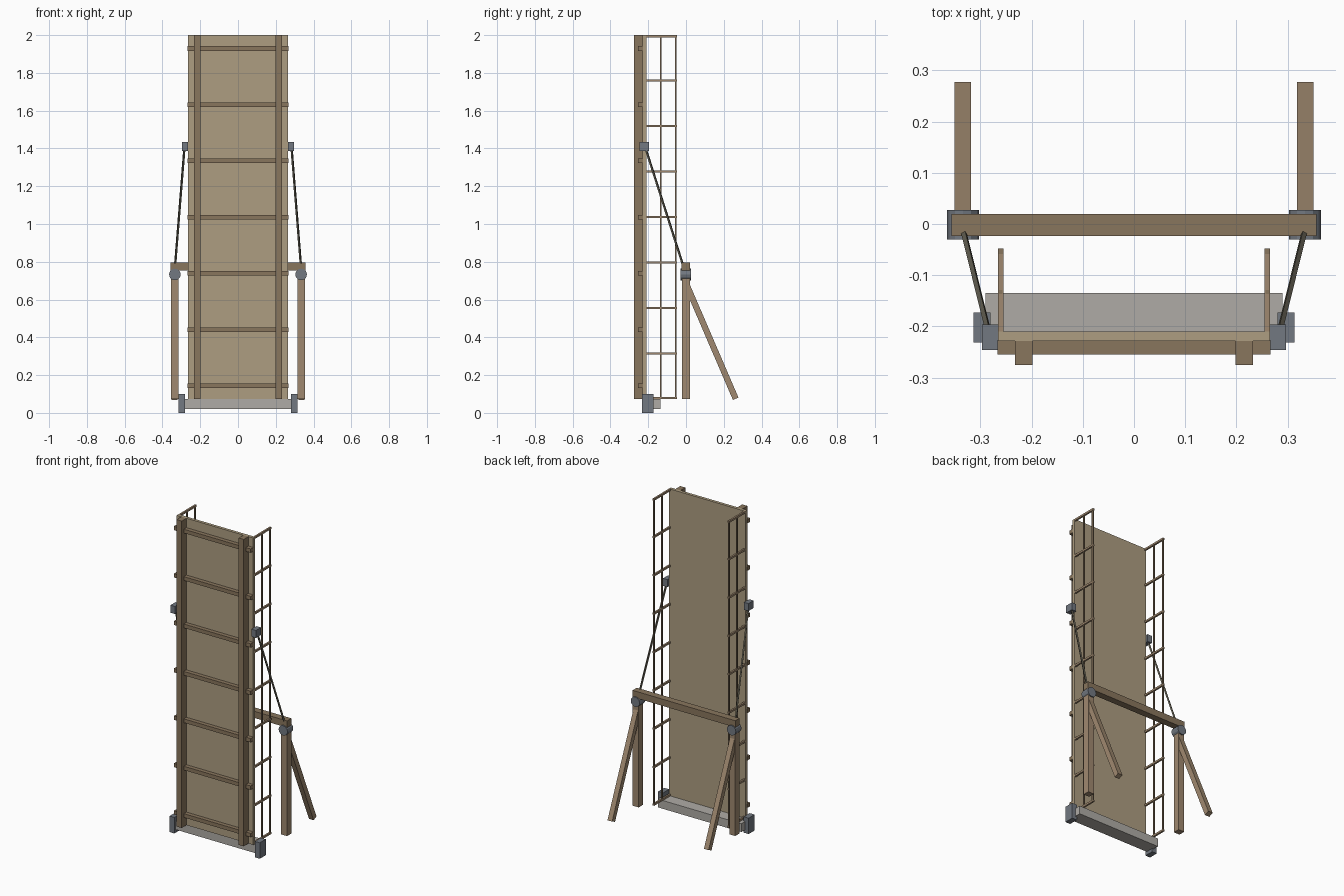
import bpy
from mathutils import Vector

if "Cube" in bpy.data.objects:
    bpy.data.objects.remove(bpy.data.objects["Cube"])


def material(name, rgb):
    m = bpy.data.materials.new(name)
    m.diffuse_color = (*rgb, 1)
    m.use_nodes = True
    m.node_tree.nodes["Principled BSDF"].inputs["Base Color"].default_value = m.diffuse_color
    return m


PLANK = material("plank_wood", (0.42, 0.34, 0.22))
BEAM = material("beam_wood", (0.25, 0.18, 0.11))
POST = material("post_wood", (0.35, 0.25, 0.16))
ROPE = material("rope", (0.12, 0.11, 0.08))
IRON = material("iron", (0.17, 0.19, 0.22))
STONE = material("stone", (0.43, 0.41, 0.38))


def box(name, lo, hi, mat):
    lo, hi = Vector(lo), Vector(hi)
    bpy.ops.mesh.primitive_cube_add(size=1, location=(lo + hi) / 2)
    o = bpy.context.object
    o.name = name
    for v in o.data.vertices:
        v.co *= hi - lo
    o.data.materials.append(mat)
    return o


def strut(name, a, b, width, mat):
    # Square bar between two points
    a, b = Vector(a), Vector(b)
    o = box(name, (-width / 2, -width / 2, 0), (width / 2, width / 2, (b - a).length), mat)
    o.location = (a + b) / 2
    o.rotation_mode = 'QUATERNION'
    d = (b - a).normalized()
    o.rotation_quaternion = Vector((0, 0, 1)).rotation_difference(d)
    return o


def cylinder(name, loc, radius, depth, mat, sides=12):
    bpy.ops.mesh.primitive_cylinder_add(vertices=sides, radius=radius, depth=depth,
                                        location=loc, rotation=(1.570796, 0, 0))
    o = bpy.context.object
    o.name = name
    o.data.materials.append(mat)
    return o


def side_box(name, s, x0, x1, y0, y1, z0, z1, mat):
    xs = sorted((s * x0, s * x1))
    return box(name, (xs[0], y0, z0), (xs[1], y1, z1), mat)


BOTTOM, TOP = 0.073, 2.0

# Raised deck with cross battens on its front
box("deck", (-0.266, -0.229, BOTTOM), (0.266, -0.210, TOP), PLANK)
for i in range(7):
    z = 0.143 + i * 0.2977
    box("deck_batten", (-0.267, -0.255, z - 0.012), (0.267, -0.227, z + 0.012), BEAM)

# Hinge sill and gantry crossbeam
box("hinge_sill", (-0.29, -0.222, 0.021), (0.29, -0.135, BOTTOM), STONE)
box("gantry_crossbeam", (-0.357, -0.023, 0.755), (0.357, 0.020, 0.797), BEAM)

for s in (-1, 1):
    # Stringers and hinge brackets
    side_box("deck_stringer", s, 0.198, 0.233, -0.276, -0.228, BOTTOM, TOP, BEAM)
    side_box("hinge_bracket", s, 0.280, 0.314, -0.232, -0.173, 0.0, 0.1, IRON)

    # Hand railing: long rails and short posts
    side_box("outer_rail", s, 0.256, 0.265, -0.059, -0.049, BOTTOM, TOP, BEAM)
    side_box("middle_rail", s, 0.257, 0.264, -0.137, -0.129, BOTTOM, TOP, BEAM)
    for i in range(9):
        z = min(max(BOTTOM + i * (TOP - BOTTOM) / 8, BOTTOM + 0.006), TOP - 0.006)
        side_box("railing_post", s, 0.255, 0.266, -0.212, -0.048, z - 0.006, z + 0.006, POST)

    # Hoist rope and its anchor on the deck edge
    side_box("rope_anchor", s, 0.266, 0.297, -0.246, -0.196, 1.387, 1.434, IRON)
    strut("hoist_rope", (s * 0.283, -0.217, 1.41), (s * 0.333, -0.015, 0.78), 0.009, ROPE)

    # Gantry legs, braces and pulleys
    side_box("gantry_leg", s, 0.315, 0.356, -0.022, 0.020, 0.073, 0.757, POST)
    strut("gantry_brace", (s * 0.335, -0.006, 0.70), (s * 0.335, 0.263, 0.075), 0.032, POST)
    cylinder("pulley", (s * 0.334, -0.0015, 0.733), 0.031, 0.057, IRON)
